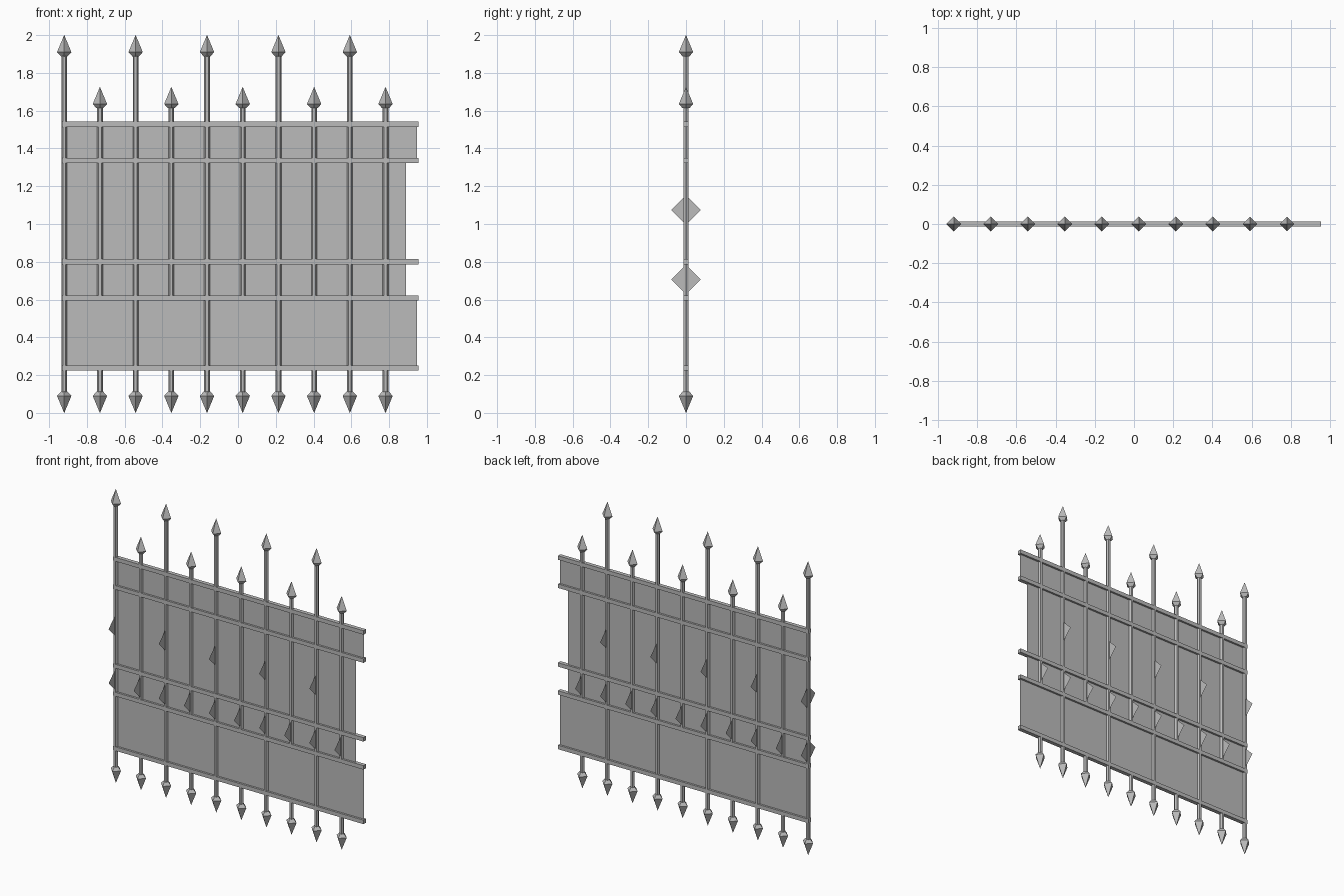
import bpy, math
from mathutils import Matrix

cube = bpy.data.objects.get("Cube")
if cube:
    bpy.data.objects.remove(cube, do_unlink=True)

iron = bpy.data.materials.new("iron_grey")
iron.use_nodes = True
iron.diffuse_color = (0.5, 0.5, 0.5, 1)
iron.node_tree.nodes["Principled BSDF"].inputs["Base Color"].default_value = (0.5, 0.5, 0.5, 1)


def make(name, verts, faces):
    mesh = bpy.data.meshes.new(name)
    mesh.from_pydata(verts, [], faces)
    mesh.materials.append(iron)
    obj = bpy.data.objects.new(name, mesh)
    bpy.context.collection.objects.link(obj)
    return obj


def lathe(name, x, profile, sides):
    """Faceted upright solid from (radius, z) rings, listed bottom to top."""
    verts, faces = [], []
    for r, z in profile:
        for i in range(sides):
            a = math.tau * i / sides
            verts.append((x + r * math.cos(a), r * math.sin(a), z))
    for k in range(len(profile) - 1):
        for i in range(sides):
            j = (i + 1) % sides
            a, b = k * sides, (k + 1) * sides
            faces.append((a + i, a + j, b + j, b + i))
    faces.append(tuple(reversed(range(sides))))
    faces.append(tuple(range(len(verts) - sides, len(verts))))
    return make(name, verts, faces)


def spike(name, x, tip, up):
    rings = [(0.018, tip - up * 0.112), (0.038, tip - up * 0.09), (0.0005, tip)]
    lathe(name, x, rings if up > 0 else rings[::-1], 4)


def post(name, x, bottom, top):
    lathe(name, x, [(0.015, bottom), (0.015, top)], 6)


def sheet(name, x0, x1, z0, z1):
    make(name, [(x0, 0, z0), (x1, 0, z0), (x1, 0, z1), (x0, 0, z1)], [(0, 1, 2, 3)])


def diamond(name, x, z, r=0.078):
    make(name, [(x, -r, z), (x, 0, z - r), (x, r, z), (x, 0, z + r)], [(0, 1, 2, 3)])


# Posts, spikes and diamond ornaments, alternating tall and short
for n in range(10):
    x = -0.92 + n * 0.189
    tall = n % 2 == 0
    tip = 2.0 if tall else 1.725
    spike("top_spike", x, tip, 1)
    spike("bottom_spike", x, 0.0, -1)
    if tall:
        post("tall_post", x, 0.1, tip - 0.1)
        diamond("upper_diamond", x, 1.074)
    else:
        post("short_post", x, 0.61, tip - 0.1)
        post("short_post_foot", x, 0.1, 0.24)
    diamond("lower_diamond", x, 0.705)

# Horizontal rails
for z in (0.238, 0.609, 0.8, 1.336, 1.528):
    bpy.ops.mesh.primitive_cube_add(size=1, location=(0.011, 0, z))
    rail = bpy.context.object
    rail.name = "rail"
    rail.data.transform(Matrix.Diagonal((1.888, 0.027, 0.027, 1)))
    rail.data.materials.append(iron)

# Thin infill panels between the rails
sheet("bottom_panel", -0.92, 0.948, 0.238, 0.609)
sheet("middle_panel", -0.92, 0.89, 0.609, 1.336)
sheet("top_panel", -0.92, 0.948, 1.336, 1.528)
